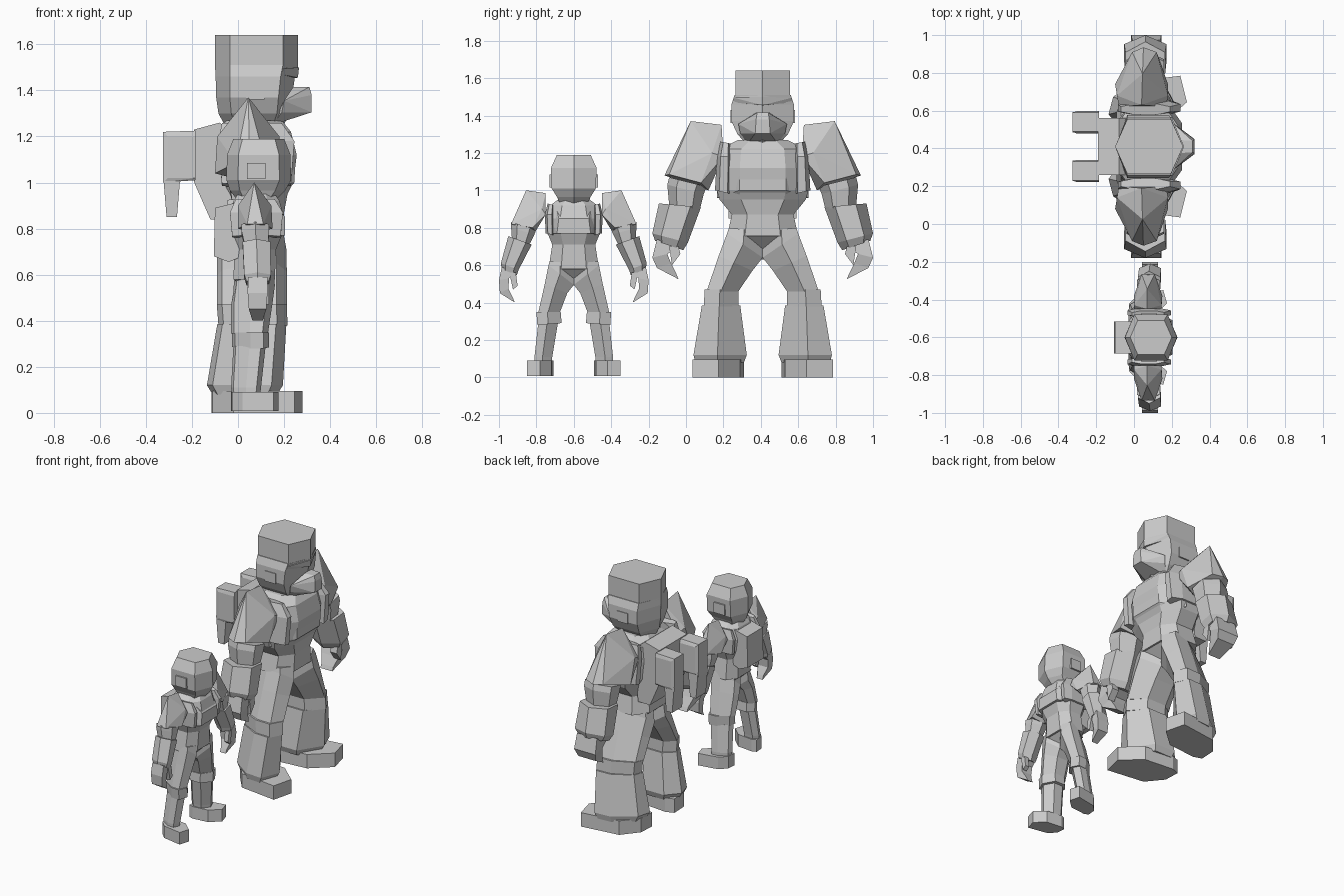
import bpy, bmesh

# One plain grey for the whole sculpt
grey = bpy.data.materials.new("plain grey")
grey.diffuse_color = (0.6, 0.6, 0.6, 1)

HEXX = [(1, 0), (.64, 1), (-.64, 1), (-1, 0), (-.64, -1), (.64, -1)]  # corner faces forward
HEXY = [(1, .5), (0, 1), (-1, .5), (-1, -.5), (0, -1), (1, -.5)]      # flat faces forward
OCT = [(1, .5), (.5, 1), (-.5, 1), (-1, .5), (-1, -.5), (-.5, -1), (.5, -1), (1, -.5)]
LEG = [(1, .1), (.7, 1), (0, .95), (-.85, .25), (-1, -.4), (-.55, -1), (.4, -1)]  # turned outward
BOX = [(1, 1), (-1, 1), (-1, -1), (1, -1)]


def finish(name, bm, y0, mirror):
    bmesh.ops.recalc_face_normals(bm, faces=bm.faces)
    me = bpy.data.meshes.new(name)
    bm.to_mesh(me)
    bm.free()
    me.materials.append(grey)
    ob = bpy.data.objects.new(name, me)
    ob.location.y = y0
    bpy.context.collection.objects.link(ob)
    if mirror:
        m = ob.modifiers.new("mirror", 'MIRROR')
        m.use_axis = (False, True, False)
        m.use_mirror_merge = False


def loft(name, y0, rings, prof, mirror=True):
    """Skin rings; each ring = outer (y,z), inner (y,z), x centre, x half size."""
    bm = bmesh.new()
    loops = []
    for ya, za, yb, zb, xc, hx in rings:
        loops.append([bm.verts.new((xc + px * hx,
                                    (ya + yb) / 2 + py * (ya - yb) / 2,
                                    (za + zb) / 2 + py * (za - zb) / 2)) for px, py in prof])
    n = len(prof)
    for a, b in zip(loops, loops[1:]):
        for i in range(n):
            bm.faces.new((a[i], a[(i + 1) % n], b[(i + 1) % n], b[i]))
    bm.faces.new(loops[0])
    bm.faces.new(loops[-1])
    finish(name, bm, y0, mirror)


def column(name, y0, rings, prof):
    """Upright centred loft; ring = z, half width, x centre, x half size."""
    loft(name, y0, [(w, z, -w, z, xc, hx) for z, w, xc, hx in rings], prof, False)


def hull(name, y0, pts, mirror=True):
    bm = bmesh.new()
    for p in pts:
        bm.verts.new(p)
    r = bmesh.ops.convex_hull(bm, input=bm.verts)
    bmesh.ops.delete(bm, geom=list({v for v in r["geom_interior"] + r["geom_unused"]
                                    if isinstance(v, bmesh.types.BMVert)}), context='VERTS')
    bmesh.ops.dissolve_limit(bm, angle_limit=.02, verts=bm.verts, edges=bm.edges)
    finish(name, bm, y0, mirror)


def sym(pts):
    return [(x, s * y, z) for s in (1, -1) for x, y, z in pts]


def block(name, y0, x0, x1, ya, yb, z0, z1, mirror=True):
    hull(name, y0, [(x, y, z) for x in (x0, x1) for y in (ya, yb) for z in (z0, z1)], mirror)


def foot(name, y0, outline, z0, z1):
    hull(name, y0, [(x, y, z) for x, y in outline for z in (z0, z1)])


# ---------------- large figure ----------------
Y = .41
# torso and pelvis
column("large_torso", Y, [(1.27, .13, .07, .12), (1.22, .23, .07, .16), (1.12, .245, .08, .175),
                          (1.0, .245, .08, .16), (.95, .23, .08, .135), (.87, .165, .07, .13),
                          (.755, .19, .06, .14)], OCT)
hull("large_pelvis", Y, sym([(.19, .105, .757), (-.08, .105, .757), (.06, .18, .78), (.06, .01, .63)]), False)
hull("large_chest_plate", Y, sym([(.2, .125, 1.2), (.25, .125, 1.13), (.245, .125, 1.0), (.2, .125, .95),
                                  (.12, .245, 1.2), (.12, .245, .96)]), False)
loft("large_chest_side", Y, [(.225, 1.26, .17, 1.25, .06, .13), (.245, 1.18, .165, 1.18, .08, .165),
                             (.255, 1.0, .165, .98, .08, .15)], OCT)
# head with tall hat
column("large_head", Y, [(1.51, .15, .08, .18), (1.46, .167, .075, .172), (1.37, .167, .07, .165),
                         (1.30, .135, .07, .155), (1.235, .075, .07, .12)], HEXX)
column("large_hat", Y, [(1.64, .145, .08, .18), (1.5, .145, .08, .18)], HEXX)
hull("large_brow", Y, sym([(.265, 0, 1.5), (.26, 0, 1.455), (.2, .155, 1.495), (.185, .16, 1.47),
                           (.1, 0, 1.495), (.1, 0, 1.45)]), False)
hull("large_mask", Y, sym([(.2, .13, 1.355), (.19, .12, 1.305), (.24, .035, 1.415), (.31, .03, 1.415),
                           (.32, .035, 1.38), (.32, .04, 1.305), (.15, .08, 1.25), (.25, .04, 1.285)]), False)
block("large_ear", Y, .035, .115, .14, .172, 1.36, 1.43)
# shoulder pads and arms
hull("large_shoulder_pad", Y, [(.045, .385, 1.37), (.04, .22, 1.35), (-.09, .27, 1.2), (.18, .27, 1.2),
                               (-.08, .21, 1.18), (.17, .21, 1.18), (-.01, .5, 1.085), (.12, .5, 1.085),
                               (.05, .525, 1.08), (-.1, .33, 1.04), (.18, .33, 1.04), (.05, .29, 1.0)])
loft("large_upper_arm", Y, [(.50, 1.07, .30, 1.02, .06, .1), (.51, 1.03, .315, .98, .06, .1),
                            (.50, .92, .335, .90, .06, .085)], HEXY)
loft("large_forearm", Y, [(.555, .93, .33, .91, .06, .105), (.59, .77, .40, .72, .06, .112),
                          (.575, .73, .425, .68, .06, .09)], HEXY)
loft("large_hand", Y, [(.565, .74, .46, .69, .065, .075), (.59, .64, .51, .66, .065, .08),
                       (.565, .585, .49, .61, .065, .065), (.45, .525, .46, .55, .065, .045)], BOX)
hull("large_thumb", Y, [(x, y, z) for x in (.1, .15) for y, z in
                        [(.45, .70), (.5, .70), (.475, .63), (.44, .66), (.485, .60)]])
# legs
loft("large_thigh", Y, [(.18, .80, .0, .78, .06, .135), (.19, .77, .0, .64, .06, .15),
                        (.235, .65, .055, .57, .06, .152), (.30, .46, .13, .46, .06, .152)], LEG)
loft("large_knee", Y, [(.31, .47, .13, .47, .06, .152), (.315, .38, .13, .38, .065, .15)], LEG)
loft("large_shin", Y, [(.325, .385, .12, .385, .06, .15), (.37, .12, .085, .12, .03, .165),
                       (.36, .08, .1, .08, .03, .14)], LEG)
foot("large_foot", Y, [(-.115, .12), (-.11, .23), (-.02, .34), (.245, .375), (.28, .235), (.15, .12), (-.06, .1)], 0, .095)
# backpack with twin tanks
hull("large_backpack", Y, sym([(-.19, .15, 1.23), (-.08, .15, 1.26), (-.19, .15, 1.0),
                               (-.12, .15, .84), (-.03, .15, .84), (0, .15, 1.2)]), False)
hull("large_tank", Y, [(x, y, z) for x, z in [(-.325, 1.0), (-.325, 1.22), (-.185, 1.225), (-.185, 1.01)]
                       for y in (.08, .18)] + [(x, y, z) for x in (-.305, -.185) for y in (.07, .187) for z in (1.02, 1.2)])
hull("large_tank_fin", Y, [(x, y, z) for y in (.075, .182) for x, z in
                           [(-.325, 1.03), (-.25, 1.03), (-.31, .85), (-.265, .85)]])

# ---------------- small figure ----------------
Y = -.6
# torso and pelvis
column("small_torso", Y, [(.95, .085, .08, .08), (.92, .125, .08, .10), (.85, .145, .08, .12),
                          (.77, .14, .08, .11), (.71, .115, .075, .09), (.58, .135, .07, .09)], OCT)
hull("small_pelvis", Y, sym([(.15, .085, .577), (-.015, .085, .577), (.07, .125, .59), (.07, .006, .49)]), False)
hull("small_chest_plate", Y, sym([(.17, .09, .89), (.205, .08, .85), (.205, .09, .77),
                                  (.1, .14, .88), (.1, .14, .765)]), False)
loft("small_chest_side", Y, [(.14, .93, .105, .92, .075, .085), (.155, .87, .105, .87, .08, .115),
                             (.15, .77, .105, .76, .08, .105)], OCT)
# helmet head
column("small_head", Y, [(1.19, .09, .09, .11), (1.12, .122, .09, .138), (1.01, .118, .09, .14),
                         (.965, .09, .085, .12), (.92, .07, .08, .08)], HEXX)
block("small_ear", Y, .04, .12, .1, .13, 1.015, 1.085)
# shoulder pads and arms
hull("small_shoulder_pad", Y, [(.07, .255, 1.0), (.07, .15, .985), (.0, .17, .9), (.145, .17, .9),
                               (.0, .15, .87), (.145, .15, .87), (.04, .335, .82), (.11, .335, .82),
                               (-.0, .22, .80), (.15, .22, .80), (.07, .205, .78)])
loft("small_upper_arm", Y, [(.335, .83, .2, .79, .075, .06), (.335, .80, .21, .765, .075, .06),
                            (.33, .73, .235, .715, .08, .05)], HEXY)
loft("small_forearm", Y, [(.35, .755, .225, .71, .08, .06), (.39, .61, .295, .575, .085, .058),
                          (.385, .58, .305, .545, .085, .048)], HEXY)
loft("small_hand", Y, [(.385, .59, .315, .56, .085, .042), (.4, .52, .345, .53, .085, .043),
                       (.395, .45, .35, .475, .085, .038), (.315, .4, .325, .425, .085, .022)], BOX)
hull("small_thumb", Y, [(x, y, z) for x in (.105, .135) for y, z in
                        [(.31, .56), (.345, .56), (.3, .49), (.325, .47)]])
# legs
loft("small_thigh", Y, [(.13, .62, .0, .61, .07, .085), (.135, .6, .0, .495, .07, .09),
                        (.155, .5, .035, .45, .06, .09), (.19, .345, .075, .345, .05, .08)], LEG)
loft("small_knee", Y, [(.2, .35, .07, .35, .055, .08), (.195, .28, .065, .29, .055, .08)], LEG)
loft("small_shin", Y, [(.19, .29, .085, .29, .05, .07), (.21, .11, .115, .11, .035, .065),
                       (.21, .07, .12, .07, .035, .06)], LEG)
foot("small_foot", Y, [(-.03, .12), (-.025, .18), (.02, .225), (.155, .25), (.175, .18), (.11, .12), (.0, .108)], .008, .09)
# backpack
hull("small_backpack", Y, sym([(-.1, .085, .89), (.02, .085, .92), (-.105, .085, .68),
                               (-.04, .085, .655), (.02, .085, .68)]), False)
